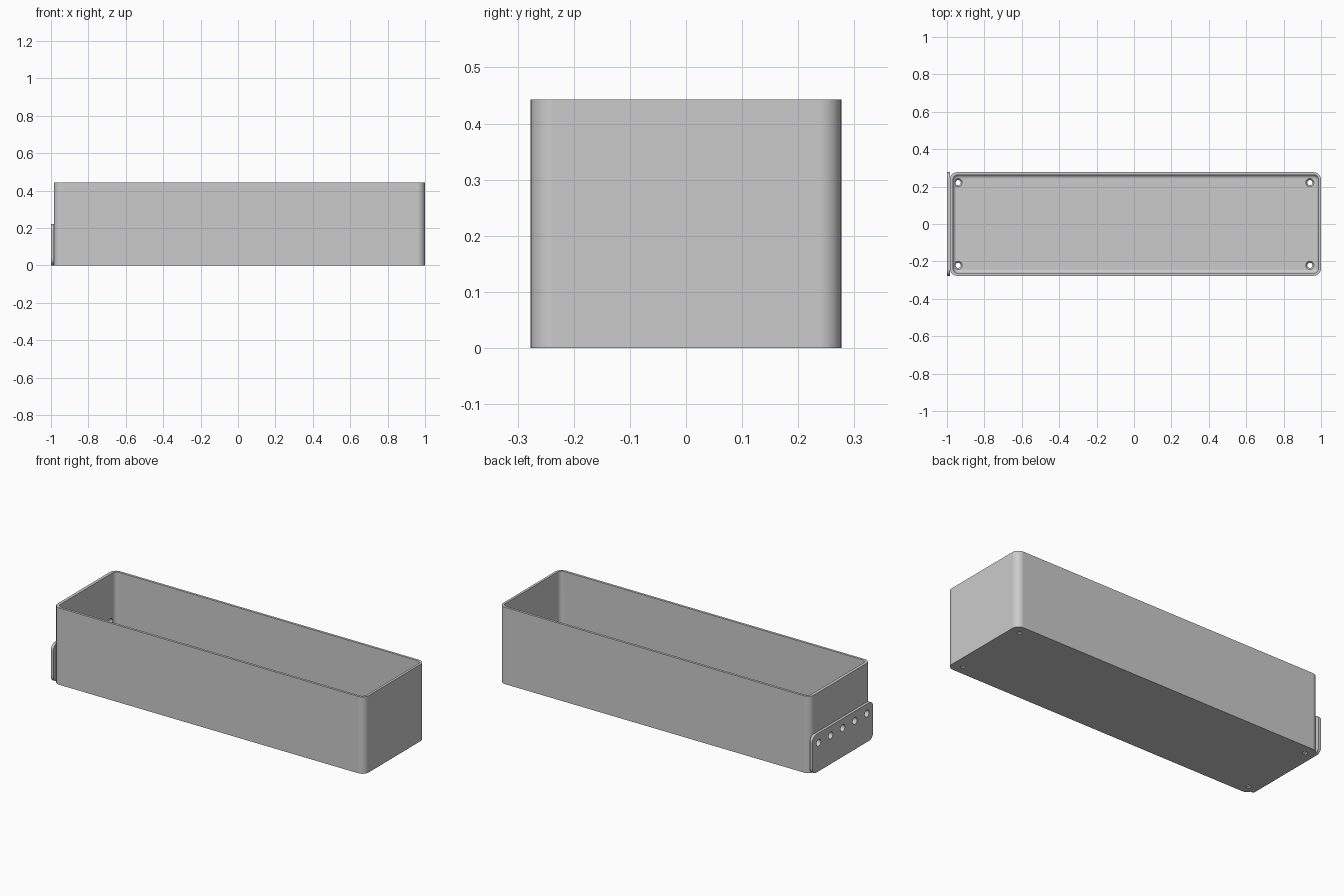
import bpy
import bmesh
from math import sin, cos, pi
from mathutils import Vector

if "Cube" in bpy.data.objects:
    bpy.data.objects.remove(bpy.data.objects["Cube"])

grey = bpy.data.materials.new("plain grey")
grey.use_nodes = True
grey.diffuse_color = (0.6, 0.6, 0.6, 1)
grey.node_tree.nodes["Principled BSDF"].inputs["Base Color"].default_value = (0.6, 0.6, 0.6, 1)

HEIGHT, HALF_W = 0.443, 0.277
LEFT, RIGHT, WALL, FLOOR = -0.985, 1.0, 0.014, 0.016
CORNER, FILLET = 0.04, 0.02


def rounded_rect(a0, a1, b0, b1, r, seg=8):
    """Counter-clockwise outline of a rectangle with rounded corners."""
    centres = [(a1 - r, b1 - r), (a0 + r, b1 - r), (a0 + r, b0 + r), (a1 - r, b0 + r)]
    pts = []
    for q, (ca, cb) in enumerate(centres):
        for i in range(seg + 1):
            t = (q + i / seg) * pi / 2
            pts.append((ca + r * cos(t), cb + r * sin(t)))
    return pts


def loft(bm, loops):
    """Join successive loops with quads and cap both ends."""
    rings = [[bm.verts.new(p) for p in loop] for loop in loops]
    for low, high in zip(rings, rings[1:]):
        for i in range(len(low)):
            j = (i + 1) % len(low)
            bm.faces.new((low[i], low[j], high[j], high[i]))
    bm.faces.new(rings[0][::-1])
    bm.faces.new(rings[-1])


def finish(bm, name):
    bmesh.ops.recalc_face_normals(bm, faces=bm.faces[:])
    mesh = bpy.data.meshes.new(name)
    bm.to_mesh(mesh)
    bm.free()
    mesh.materials.append(grey)
    obj = bpy.data.objects.new(name, mesh)
    bpy.context.collection.objects.link(obj)
    return obj


def round_cutter(bm, centre, axis, profile, seg=24):
    """Turned cutter: profile lists (distance along axis, radius)."""
    rot = Vector((0, 0, 1)).rotation_difference(Vector(axis))
    loft(bm, [[Vector(centre) + rot @ Vector((r * cos(2 * pi * i / seg), r * sin(2 * pi * i / seg), d))
               for i in range(seg)] for d, r in profile])


# Open box with rounded corners and a filleted floor
def box_loop(inset, z, left_extra=0.0):
    outline = rounded_rect(LEFT + inset + left_extra, RIGHT - inset, -HALF_W + inset,
                           HALF_W - inset, max(CORNER - inset, 0.006))
    return [(x, y, z) for x, y in outline]


loops = [box_loop(0, 0), box_loop(0, HEIGHT), box_loop(WALL, HEIGHT, 0.004)]
for k in range(7):
    t = k / 6 * pi / 2
    loops.append(box_loop(WALL + FILLET * (1 - cos(t)), FLOOR + FILLET * (1 - sin(t)), 0.004))
bm = bmesh.new()
loft(bm, loops)
box = finish(bm, "open_box")

# End plate with rounded corners
plate_outline = rounded_rect(-HALF_W, HALF_W, 0, 0.22, 0.035)
bm = bmesh.new()
loft(bm, [[(x, y, z) for y, z in plate_outline] for x in (-1.0, LEFT + 0.001)])
plate = finish(bm, "end_plate")

# Countersunk floor holes and the row of holes through the end wall
bm = bmesh.new()
for x in (-0.94, 0.94):
    for y in (-0.221, 0.221):
        round_cutter(bm, (x, y, 0), (0, 0, 1),
                     [(-0.02, 0.014), (0.006, 0.014), (FLOOR, 0.022), (0.04, 0.022)])
for k in range(-2, 3):
    round_cutter(bm, (-1, k * 0.11, 0.165), (1, 0, 0), [(-0.02, 0.02), (0.06, 0.02)])
cutter = finish(bm, "hole_cutter")
cutter.hide_render = True

for obj in (box, plate):
    cut = obj.modifiers.new("holes", 'BOOLEAN')
    cut.operation = 'DIFFERENCE'
    cut.solver = 'EXACT'
    cut.object = cutter
    bpy.ops.object.select_all(action='DESELECT')
    obj.select_set(True)
    bpy.context.view_layer.objects.active = obj
    bpy.ops.object.modifier_apply(modifier=cut.name)
    bpy.ops.object.shade_smooth_by_angle(angle=pi / 6)
    weighted = obj.modifiers.new("even_shading", 'WEIGHTED_NORMAL')
    weighted.keep_sharp = True

bpy.data.objects.remove(cutter)
